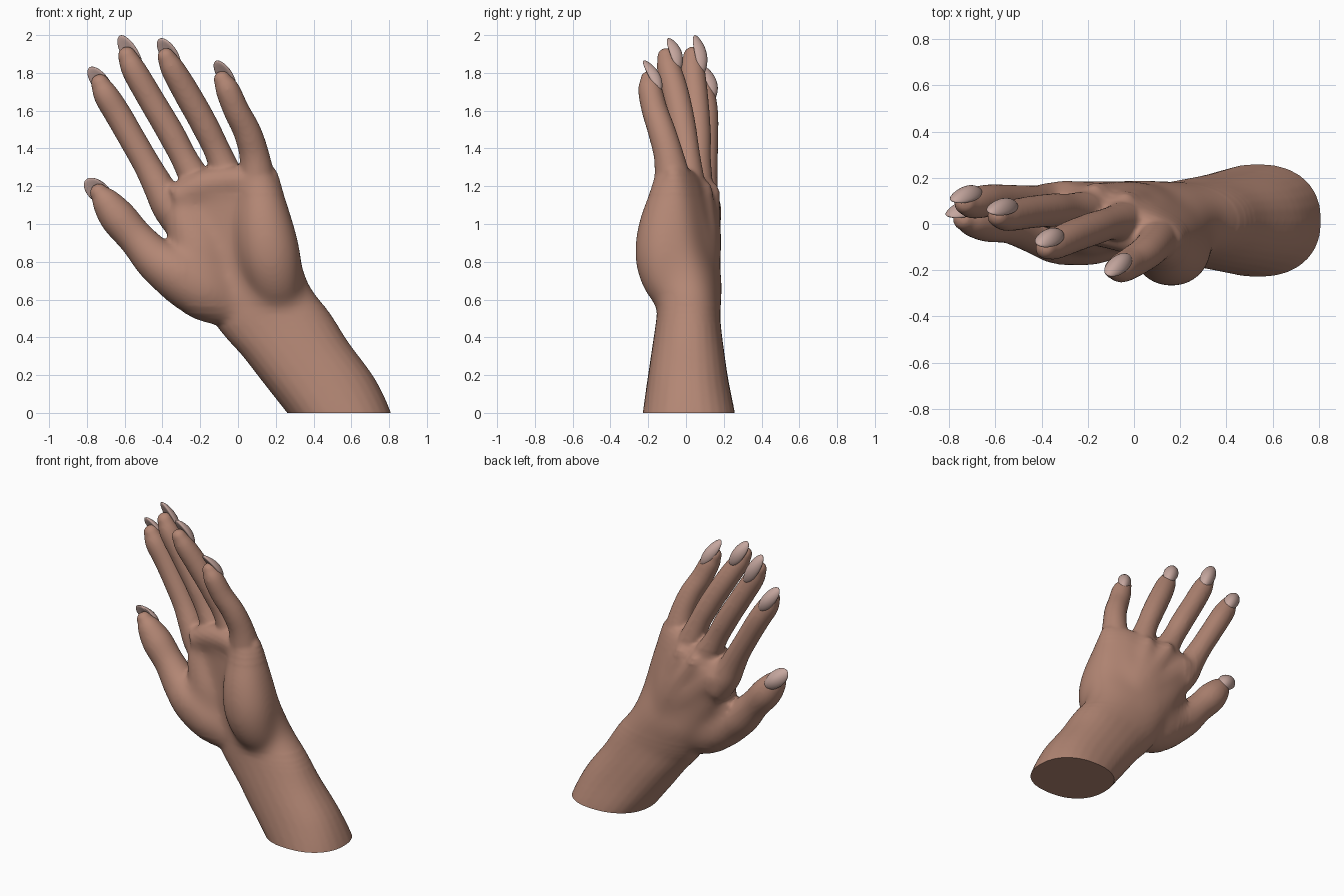
import bpy, bmesh, math
from mathutils import Vector

cube = bpy.data.objects.get("Cube")
if cube:
    bpy.data.objects.remove(cube, do_unlink=True)


def material(name, color):
    m = bpy.data.materials.new(name)
    m.use_nodes = True
    m.diffuse_color = color
    m.node_tree.nodes["Principled BSDF"].inputs["Base Color"].default_value = color
    return m


skin = material("skin", (0.45, 0.24, 0.175, 1))
nail_mat = material("nail", (0.56, 0.385, 0.345, 1))
SIDES = 28


def skin_rings(bm, rings):
    """Bridge a list of point rings into a closed shell."""
    loops = [[bm.verts.new(p) for p in ring] for ring in rings]
    for a, b in zip(loops, loops[1:]):
        for i in range(SIDES):
            j = (i + 1) % SIDES
            bm.faces.new((a[i], a[j], b[j], b[i]))
    bm.faces.new(loops[0][::-1])
    bm.faces.new(loops[-1])


def spline(pts, steps=6):
    """Catmull-Rom through points of any dimension."""
    pts = [Vector(p) for p in pts]
    ext = [pts[0] * 2 - pts[1]] + pts + [pts[-1] * 2 - pts[-2]]
    out = []
    for a, b, c, d in zip(ext, ext[1:], ext[2:], ext[3:]):
        for k in range(steps):
            t = k / steps
            out.append(0.5 * (2 * b + (c - a) * t + (2 * a - 5 * b + 4 * c - d) * t * t
                              + (3 * b - a - 3 * c + d) * t ** 3))
    return out + [pts[-1]]


def tube(bm, pts):
    """Round limb through (x, y, z, radius) points with a domed tip."""
    path = spline(pts)
    end, r = path[-1].xyz, path[-1].w
    direction = (end - path[-2].xyz).normalized()
    for k in range(1, 6):
        a = k / 5 * 1.45
        p = end + direction * r * math.sin(a)
        path.append(Vector((*p, r * math.cos(a))))
    rings = []
    for i, p in enumerate(path):
        d = (path[min(i + 1, len(path) - 1)].xyz - path[max(i - 1, 0)].xyz).normalized()
        u = d.cross(Vector((0, 1, 0))).normalized()
        v = u.cross(d)
        rings.append([p.xyz + p.w * (u * math.cos(t) + v * math.sin(t))
                      for t in (2 * math.pi * k / SIDES for k in range(SIDES))])
    skin_rings(bm, rings)


def slab(bm, sections, power=0.88):
    """Loft flattened sections: thumb-side edge x,z,y, little-side edge x,z,y, depth."""
    rings = []
    for lx, lz, ly, rx, rz, ry, depth in spline(sections, 5):
        a, b = Vector((lx, ly, lz)), Vector((rx, ry, rz))
        mid, half = (a + b) / 2, (b - a) / 2
        ring = []
        for k in range(SIDES):
            t = 2 * math.pi * k / SIDES
            c, s = math.cos(t), math.sin(t)
            ring.append(mid + half * math.copysign(abs(c) ** power, c)
                        + Vector((0, depth * math.copysign(abs(s) ** power, s), 0)))
        rings.append(ring)
    skin_rings(bm, rings)


bm = bmesh.new()

# Forearm and palm
slab(bm, [
    (.32, -.08, .015, .82, -.08, .015, .25),
    (.26, 0, .015, .81, 0, .015, .244),
    (.13, .165, .01, .725, .18, .01, .215),
    (.025, .3, .01, .58, .38, .01, .19),
    (-.065, .4, .012, .475, .55, .012, .172),
    (-.13, .49, .025, .39, .66, .01, .168),
    (-.18, .62, .06, .345, .77, -.02, .165),
    (-.25, .75, .075, .32, .89, -.05, .15),
    (-.33, .9, .09, .285, 1.04, -.06, .135),
    (-.395, 1.05, .1, .24, 1.19, -.065, .118),
    (-.41, 1.13, .1, .205, 1.28, -.07, .1),
    (-.36, 1.18, .09, .16, 1.32, -.07, .068)])

# Fingers, from knuckle to tip; the last value of each point is the radius
fingers = {
    "index": [(-.28, .08, 1.0, .11), (-.36, .08, 1.1, .1), (-.42, .085, 1.2, .083),
              (-.48, .095, 1.31, .073), (-.56, .1, 1.45, .071), (-.635, .1, 1.58, .071),
              (-.697, .09, 1.68, .067), (-.73, .09, 1.745, .05)],
    "middle": [(-.14, .05, 1.08, .115), (-.265, .06, 1.31, .074), (-.355, .06, 1.48, .072),
               (-.455, .05, 1.65, .07), (-.548, .035, 1.81, .066), (-.587, .035, 1.89, .05)],
    "ring": [(0, .01, 1.08, .12), (-.09, .005, 1.34, .074), (-.175, -.02, 1.52, .072),
             (-.27, -.055, 1.69, .071), (-.345, -.09, 1.82, .064), (-.38, -.105, 1.885, .048)],
    "little": [(.11, -.05, 1.08, .125), (.092, -.085, 1.33, .083), (.052, -.125, 1.48, .074),
               (-.008, -.165, 1.6, .069), (-.055, -.19, 1.71, .064), (-.083, -.195, 1.765, .047)],
    "thumb": [(-.02, 0, .56, .12), (-.17, -.02, .645, .16), (-.31, -.03, .735, .15),
              (-.43, -.01, .81, .118), (-.535, .01, .92, .096), (-.635, .02, 1.035, .097),
              (-.7, .02, 1.12, .076), (-.735, .02, 1.165, .05)]}
for pts in fingers.values():
    tube(bm, pts)

# Heel pad on the little-finger side, and the thumb-side swell of the palm
tube(bm, [(.24, 0, .58, .1), (.205, -.08, .68, .14), (.17, -.108, .82, .165),
          (.14, -.1, .98, .157), (.12, -.08, 1.15, .12), (.1, -.07, 1.26, .09)])
tube(bm, [(-.08, .01, .62, .12), (-.19, 0, .83, .14), (-.26, .03, 1, .125),
          (-.28, .06, 1.12, .1)])

# Pads below the fingers
tube(bm, [(-.33, .02, 1.13, .08), (-.2, .0, 1.19, .09), (-.06, -.03, 1.22, .09),
          (.07, -.07, 1.22, .09)])

# Tendons on the back of the hand
for x, y, z in [(-.3, .145, 1.1), (-.17, .14, 1.17), (-.04, .1, 1.18), (.08, .03, 1.17)]:
    tube(bm, [(.17, .12, .6, .035), (.085 + x / 2, y / 2 + .075, .62 + (z - .6) / 2, .045),
              (x, y, z, .05)])

# Skin between thumb and index
slab(bm, [(-.3, .66, .02, -.1, .75, .04, .09), (-.38, .8, .03, -.2, .9, .06, .07),
          (-.43, .86, .03, -.3, 1.0, .08, .035)])

bmesh.ops.recalc_face_normals(bm, faces=bm.faces)
mesh = bpy.data.meshes.new("hand")
bm.to_mesh(mesh)
bm.free()
hand = bpy.data.objects.new("hand", mesh)
bpy.context.collection.objects.link(hand)

# Fuse the shells into one soft skin
fuse = hand.modifiers.new("fuse", "REMESH")
fuse.mode = "VOXEL"
fuse.voxel_size = 0.011
soften = hand.modifiers.new("soften", "SMOOTH")
soften.factor = 0.5
soften.iterations = 7
fused = bpy.data.meshes.new_from_object(
    hand.evaluated_get(bpy.context.evaluated_depsgraph_get()))
hand.modifiers.clear()
hand.data = fused

bm = bmesh.new()
bm.from_mesh(fused)

# Blend the pads and tendons of the palm, strongest in its middle
for margin, passes in [(0, 12), (.03, 15), (.06, 20), (.1, 25)]:
    palm = [v for v in bm.verts if .47 + margin < v.co.z < 1.26 - margin
            and v.co.x > -.38 + margin]
    for _ in range(passes):
        bmesh.ops.smooth_vert(bm, verts=palm, factor=0.5, use_axis_x=True,
                              use_axis_y=True, use_axis_z=True)

# Flat cut at the base of the forearm
cut = bmesh.ops.bisect_plane(bm, geom=bm.verts[:] + bm.edges[:] + bm.faces[:],
                             plane_co=(0, 0, 0), plane_no=(0, 0, 1), clear_inner=True)
rim = [e for e in cut["geom_cut"] if isinstance(e, bmesh.types.BMEdge)]
bmesh.ops.contextual_create(bm, geom=rim)
bm.to_mesh(fused)
bm.free()
fused.materials.clear()
fused.materials.append(skin)


def nail(name, pts, tip, facing, width):
    """Almond lens lying on the fingertip's back and reaching past its end."""
    tip, last, prev = Vector(tip), Vector(pts[-1]), Vector(pts[-2])
    axis = (last.xyz - prev.xyz).normalized()
    n = Vector(facing)
    n = (n - axis * n.dot(axis)).normalized()
    start = prev.xyz - axis * 0.025 + n * prev.w * 0.88
    along = tip - start
    side = along.cross(n).normalized()
    bm = bmesh.new()
    bmesh.ops.create_uvsphere(bm, u_segments=24, v_segments=16, radius=1)
    for v in bm.verts:
        x, h, t = v.co.x, v.co.y, (v.co.z + 1) / 2
        arch = 0.018 * math.sin(math.pi * t) - 0.4 * width * x * x
        v.co = start + along * t + side * width * x + n * (h * 0.024 + arch)
    bmesh.ops.recalc_face_normals(bm, faces=bm.faces)
    me = bpy.data.meshes.new(name)
    bm.to_mesh(me)
    bm.free()
    me.materials.append(nail_mat)
    ob = bpy.data.objects.new(name, me)
    bpy.context.collection.objects.link(ob)
    return ob


# Fingernails
parts = [hand]
for key, tip, facing, width in [
        ("index", (-.785, .1, 1.83), (.2, .9, .3), .048),
        ("middle", (-.625, .05, 1.998), (.28, .85, .3), .048),
        ("ring", (-.415, -.09, 1.982), (.32, .85, .3), .048),
        ("little", (-.115, -.22, 1.865), (.35, .85, .3), .044),
        ("thumb", (-.805, .035, 1.235), (.15, .95, .2), .056)]:
    parts.append(nail(key + "_nail", fingers[key], tip, facing, width))

bpy.ops.object.select_all(action="DESELECT")
for ob in parts:
    ob.select_set(True)
bpy.context.view_layer.objects.active = hand
bpy.ops.object.shade_smooth_by_angle(angle=math.radians(50))
